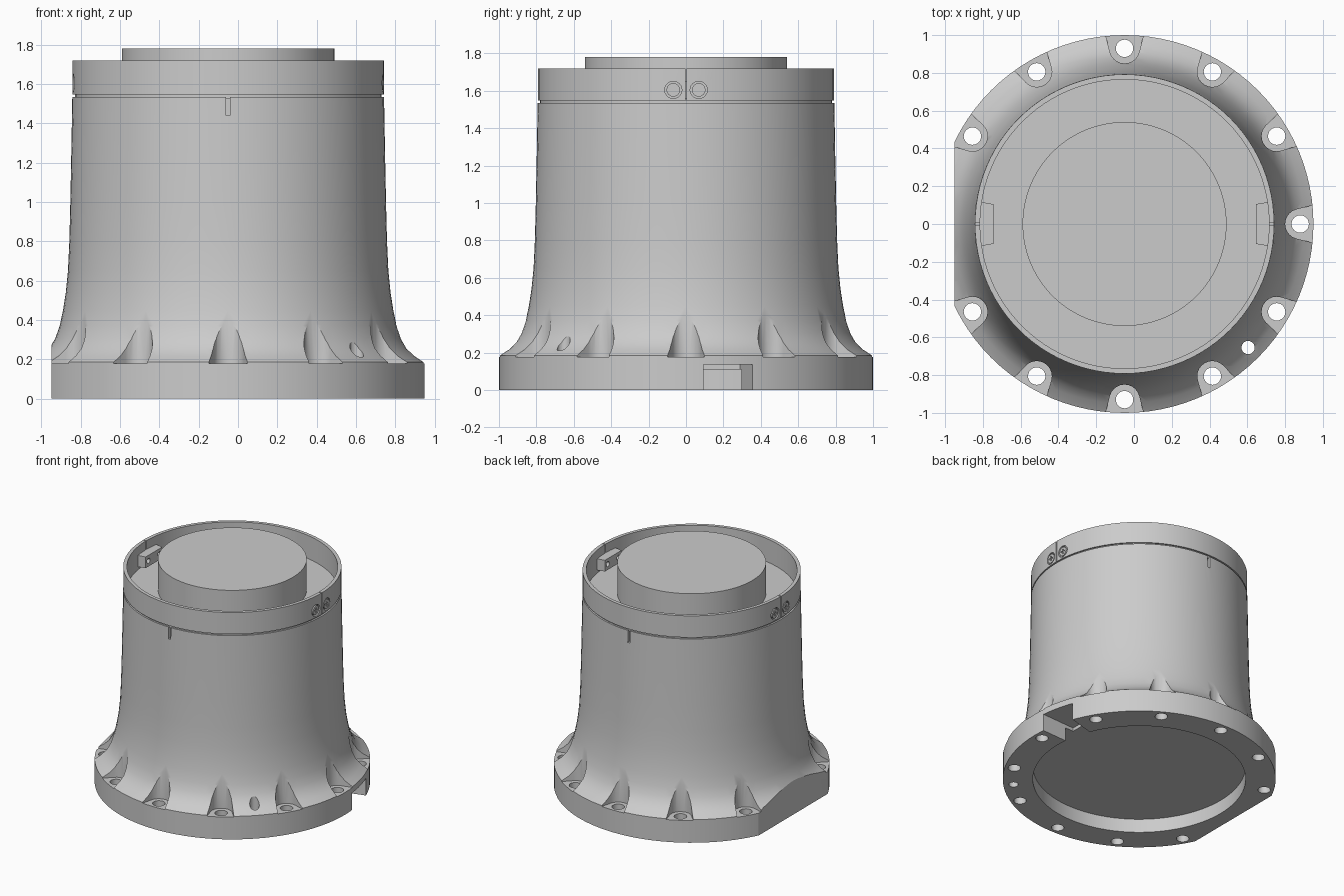
import bpy, bmesh
from math import radians
from mathutils import Matrix, Vector

if "Cube" in bpy.data.objects:
    bpy.data.objects.remove(bpy.data.objects["Cube"])

AXIS_X = -0.05          # the round body sits slightly off centre
SEG = 96

grey = bpy.data.materials.new("machined grey")
grey.use_nodes = True
grey.diffuse_color = (0.6, 0.6, 0.6, 1)
grey.node_tree.nodes["Principled BSDF"].inputs["Base Color"].default_value = (0.6, 0.6, 0.6, 1)


def finish(name, bm):
    """Turn a bmesh, built around the body axis, into an object."""
    bmesh.ops.recalc_face_normals(bm, faces=bm.faces)
    bmesh.ops.translate(bm, verts=bm.verts, vec=(AXIS_X, 0, 0))
    mesh = bpy.data.meshes.new(name)
    bm.to_mesh(mesh)
    bm.free()
    mesh.materials.append(grey)
    obj = bpy.data.objects.new(name, mesh)
    bpy.context.collection.objects.link(obj)
    return obj


def lathe(name, profile, closed=False):
    bm = bmesh.new()
    vs = [bm.verts.new((r, 0, z)) for r, z in profile]
    es = [bm.edges.new(p) for p in zip(vs, vs[1:])]
    if closed:
        es.append(bm.edges.new((vs[-1], vs[0])))
    bmesh.ops.spin(bm, geom=vs + es, cent=(0, 0, 0), axis=(0, 0, 1),
                   angle=radians(360), steps=SEG)
    bmesh.ops.remove_doubles(bm, verts=bm.verts, dist=0.0001)
    return finish(name, bm)


def prisms(name, outline, z0, z1, angles=(0,)):
    """Upright prisms of one outline, repeated around the axis."""
    bm = bmesh.new()
    for a in angles:
        turn = Matrix.Rotation(radians(a), 3, 'Z')
        face = bm.faces.new([bm.verts.new(turn @ Vector((x, y, z0))) for x, y in outline])
        new = bmesh.ops.extrude_face_region(bm, geom=[face])["geom"]
        bmesh.ops.translate(bm, vec=(0, 0, z1 - z0),
                            verts=[v for v in new if isinstance(v, bmesh.types.BMVert)])
    return finish(name, bm)


def box(x0, x1, half):
    return [(x0, -half), (x1, -half), (x1, half), (x0, half)]


def rods(name, radius, centres, length, radial=False, segs=24):
    """Cylinders at (x, y, z), upright or pointing along x."""
    bm = bmesh.new()
    for c in centres:
        m = Matrix.Translation(c)
        if radial:
            m = m @ Matrix.Rotation(radians(90), 4, 'Y')
        bmesh.ops.create_cone(bm, cap_ends=True, segments=segs, radius1=radius,
                              radius2=radius, depth=length, matrix=m)
    return finish(name, bm)


def cut(obj, *cutters):
    bpy.context.view_layer.objects.active = obj
    for c in cutters:
        c.hide_render = True
        mod = obj.modifiers.new("cut", 'BOOLEAN')
        mod.operation, mod.solver, mod.object = 'DIFFERENCE', 'EXACT', c
        bpy.ops.object.modifier_apply(modifier=mod.name)
        bpy.data.objects.remove(c)


def polar(r, angle, z=0):
    return Matrix.Rotation(radians(angle), 3, 'Z') @ Vector((r, 0, z))


# Flared housing with a shallow recess underneath
housing = lathe("housing", [
    (0, 0.11), (0.78, 0.11), (0.78, 0), (1, 0), (1, 0.185), (0.95, 0.217), (0.91, 0.255),
    (0.88, 0.305), (0.857, 0.37), (0.84, 0.45), (0.826, 0.54), (0.815, 0.65),
    (0.808, 0.8), (0.803, 1), (0.798, 1.25), (0.793, 1.535), (0, 1.535)])

# Bolt pockets, bolt holes, flat side, cable notch and index marks
bolt_angles = [a for a in range(0, 360, 30) if a != 180]
arc = [polar(0.08, a) + Vector((0.93, 0, 0)) for a in range(105, 256, 15)]
pocket = [(1.1, 0.125)] + [(v.x, v.y) for v in arc] + [(1.1, -0.125)]
cut(housing,
    prisms("pocket_cutter", pocket, 0.178, 0.7, bolt_angles),
    rods("bolt_cutter", 0.046, [polar(0.93, a) for a in bolt_angles], 1),
    rods("dowel_cutter", 0.035, [polar(0.925, -45)], 1),
    prisms("flat_cutter", box(-1.3, -0.9, 1.2), -0.1, 0.9),
    prisms("notch_cutter", [(0.7, 0.08), (1.1, 0.1), (1.1, 0.4), (0.7, 0.29)], -0.1, 0.137),
    prisms("mark_cutter", box(0.77, 0.9, 0.01), 1.44, 1.6, (90, 270)))

# Raised centre disc
lathe("centre_disc", [(0, 1.52), (0.54, 1.52), (0.54, 1.78), (0, 1.78)])

# Clamp ring, set off from the housing by a thin groove
ring = lathe("clamp_ring", [(0.765, 1.525), (0.78, 1.525), (0.78, 1.547), (0.792, 1.547),
                            (0.792, 1.72), (0.765, 1.72)], closed=True)
screw_spots = [(s, y) for s in (-1, 1) for y in (-0.068, 0.068)]
cut(ring,
    prisms("slit_cutter", box(0.7, 0.9, 0.004), 1.548, 1.8, (0, 180)),
    rods("bore_cutter", 0.046, [(s * 0.822, y, 1.605) for s, y in screw_spots], 0.1, True))

# Clamp lugs inside the ring, with screw bores
lugs = prisms("clamp_lugs", [(0.695, -0.105), (0.768, -0.118), (0.768, 0.118), (0.695, 0.105)],
              1.56, 1.65, (0, 180))
cut(lugs, rods("lug_bore_cutter", 0.02, [(s * 0.7, y, 1.605) for s, y in screw_spots], 0.08, True))

# Cross-head screws
screws = rods("clamp_screws", 0.036, [(s * 0.776, y, 1.605) for s, y in screw_spots], 0.024, True)
for s, y in screw_spots:
    for wide, tall in ((0.02, 0.005), (0.005, 0.02)):
        slot = [(s * 0.78, y - wide), (s * 0.82, y - wide), (s * 0.82, y + wide), (s * 0.78, y + wide)]
        cut(screws, prisms("slot_cutter", slot, 1.605 - tall, 1.605 + tall))

# Smooth shading with crisp edges
for obj in bpy.context.collection.objects:
    if obj.type == 'MESH' and grey.name in obj.data.materials:
        bpy.ops.object.select_all(action='DESELECT')
        obj.select_set(True)
        bpy.context.view_layer.objects.active = obj
        bpy.ops.object.shade_smooth_by_angle(angle=radians(30))
